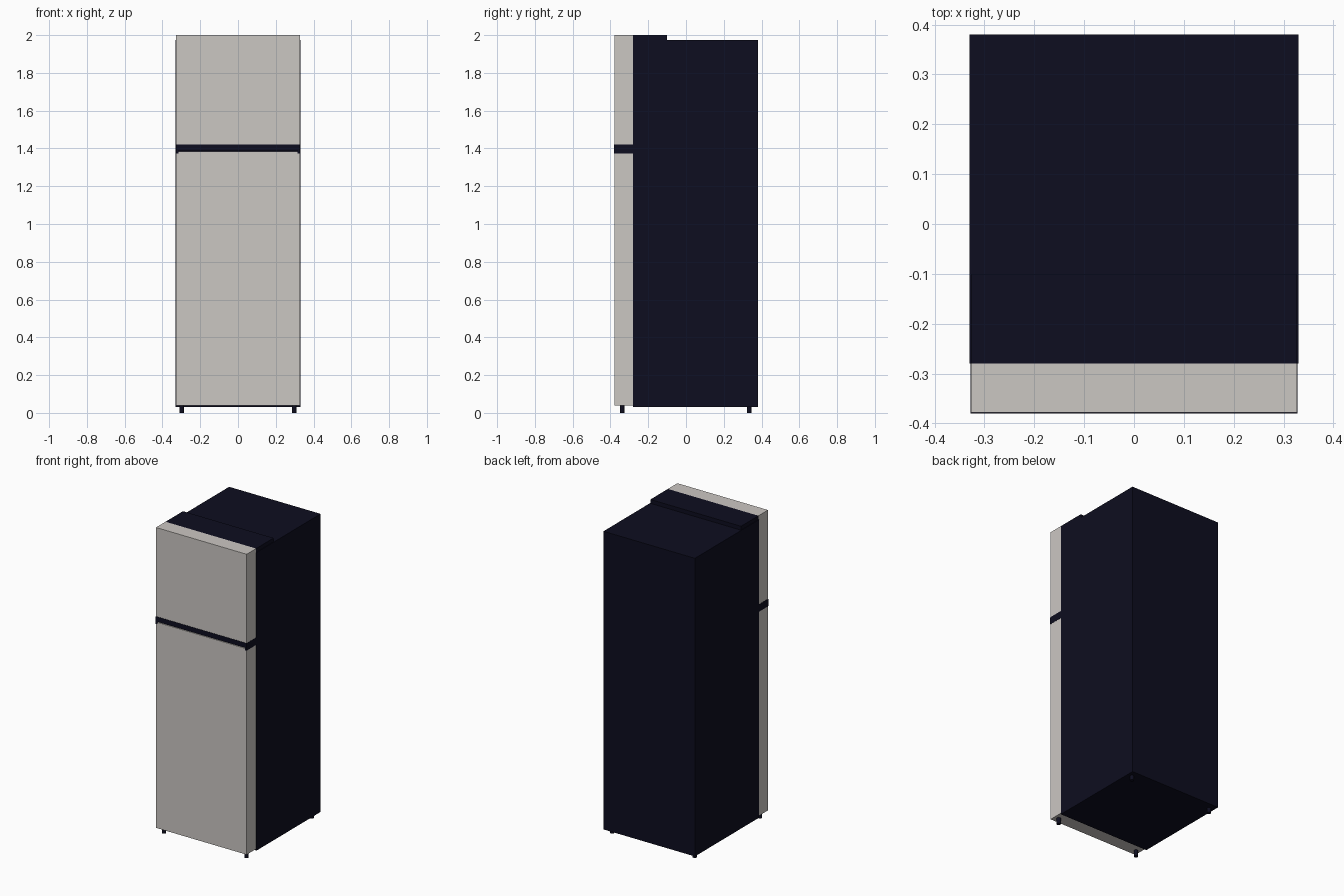
import bpy
import bmesh

if "Cube" in bpy.data.objects:
    bpy.data.objects.remove(bpy.data.objects["Cube"], do_unlink=True)


def material(name, rgb):
    mat = bpy.data.materials.new(name)
    mat.use_nodes = True
    mat.diffuse_color = (*rgb, 1)
    bsdf = mat.node_tree.nodes["Principled BSDF"]
    bsdf.inputs["Base Color"].default_value = (*rgb, 1)
    bsdf.inputs["Roughness"].default_value = 0.6
    return mat


navy = material("dark navy", (0.004, 0.004, 0.014))
silver = material("warm silver", (0.60, 0.57, 0.545))


def box(name, x, y, z, mat):
    """Box spanning the given (low, high) ranges."""
    bm = bmesh.new()
    bmesh.ops.create_cube(bm, size=1)
    for v in bm.verts:
        v.co = [r[0] if c < 0 else r[1] for c, r in zip(v.co, (x, y, z))]
    mesh = bpy.data.meshes.new(name)
    bm.to_mesh(mesh)
    bm.free()
    mesh.materials.append(mat)
    obj = bpy.data.objects.new(name, mesh)
    bpy.context.collection.objects.link(obj)
    return obj


W = 0.33          # half width of the cabinet
D = 0.327         # half width of the doors
FRONT, SEAM, BACK = -0.378, -0.28, 0.38

# Cabinet and raised hinge cover behind the top of the door
box("cabinet", (-W, W), (SEAM, BACK), (0.03, 1.975), navy)
box("hinge_cover", (-D, D), (SEAM, -0.10), (1.97, 2.0), navy)

# Doors
box("freezer_door", (-D, D), (FRONT, SEAM), (1.42, 2.0), silver)
box("fridge_door", (-D, D), (FRONT, SEAM), (0.04, 1.372), silver)

# Handle channel between the doors, closed by caps at both ends
box("handle_channel", (-D, D), (FRONT + 0.015, SEAM), (1.372, 1.42), navy)
box("handle_top_trim", (-D, D), (FRONT - 0.002, SEAM), (1.388, 1.42), navy)
box("handle_lip", (-0.316, 0.316), (FRONT, FRONT + 0.015), (1.372, 1.383), silver)
for side, s in (("left", 1), ("right", -1)):
    box(f"handle_cap_{side}", sorted((s * 0.316, s * (D + 0.001))),
        (FRONT - 0.002, SEAM), (1.372, 1.42), navy)

# Levelling feet
for row, y, top in (("front", -0.338, 0.04), ("back", 0.335, 0.03)):
    for side, x in (("left", 0.298), ("right", -0.298)):
        bpy.ops.mesh.primitive_cylinder_add(
            vertices=16, radius=0.0125, depth=top, location=(x, y, top / 2))
        foot = bpy.context.object
        foot.name = f"{row}_{side}_foot"
        foot.data.materials.append(navy)
        bpy.ops.object.shade_smooth_by_angle()
